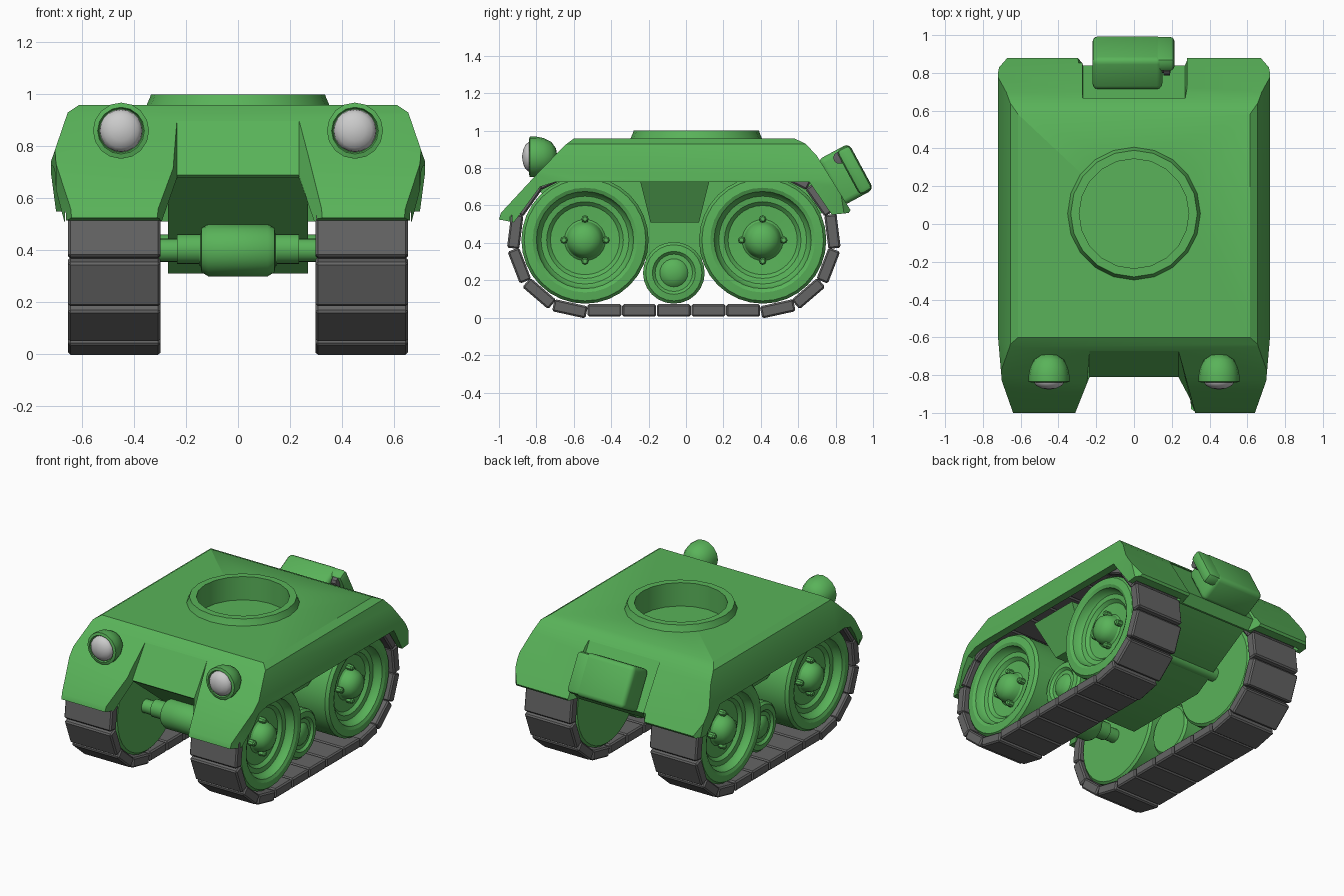
import bpy, bmesh
from math import sin, cos, pi, radians
from mathutils import Vector, Matrix

if "Cube" in bpy.data.objects:
    bpy.data.objects.remove(bpy.data.objects["Cube"])


def material(name, col):
    m = bpy.data.materials.new(name)
    m.diffuse_color = (*col, 1)
    m.use_nodes = True
    m.node_tree.nodes["Principled BSDF"].inputs["Base Color"].default_value = m.diffuse_color
    return m


GREEN = material("green_paint", (0.10, 0.45, 0.10))
DARK = material("track_grey", (0.13, 0.13, 0.13))
GLASS = material("lamp_grey", (0.6, 0.6, 0.6))


def finish(name, bm, mat=GREEN, mirror=False):
    bmesh.ops.remove_doubles(bm, verts=bm.verts, dist=1e-5)
    bmesh.ops.recalc_face_normals(bm, faces=bm.faces)
    me = bpy.data.meshes.new(name)
    bm.to_mesh(me)
    bm.free()
    ob = bpy.data.objects.new(name, me)
    bpy.context.collection.objects.link(ob)
    if mat:
        me.materials.append(mat)
    bpy.ops.object.select_all(action='DESELECT')
    ob.select_set(True)
    bpy.context.view_layer.objects.active = ob
    if mirror:
        ob.modifiers.new("mirror", 'MIRROR').use_mirror_merge = False
        bpy.ops.object.modifier_apply(modifier="mirror")
    bpy.ops.object.shade_smooth_by_angle(angle=radians(32))
    return ob


def prism(pts, x0, x1):
    """Side profile (y, z) stretched from x0 to x1; both may be functions of (y, z)."""
    f0 = x0 if callable(x0) else lambda y, z: x0
    f1 = x1 if callable(x1) else lambda y, z: x1
    bm = bmesh.new()
    a = [bm.verts.new((f0(*p), *p)) for p in pts]
    b = [bm.verts.new((f1(*p), *p)) for p in pts]
    bm.faces.new(a)
    bm.faces.new(b[::-1])
    for i in range(len(pts)):
        j = (i + 1) % len(pts)
        bm.faces.new((a[i], b[i], b[j], a[j]))
    return bm


def lathe(prof, axis='X', c=(0, 0, 0), n=32, bm=None):
    """Spin a (radius, distance along axis) profile."""
    bm = bm or bmesh.new()
    place = {'X': lambda r, d, t: (d, r * cos(t), r * sin(t)),
             'Y': lambda r, d, t: (r * cos(t), d, r * sin(t)),
             'Z': lambda r, d, t: (r * cos(t), r * sin(t), d)}[axis]
    rings = [[bm.verts.new(Vector(c) + Vector(place(max(r, 1e-7), d, 2 * pi * k / n)))
              for k in range(n)] for r, d in prof]
    for p, q in zip(rings, rings[1:]):
        for k in range(n):
            bm.faces.new((p[k], p[(k + 1) % n], q[(k + 1) % n], q[k]))
    return bm


def block(size, mat, bevel, segs=1, bm=None):
    bm = bm or bmesh.new()
    vs = bmesh.ops.create_cube(bm, size=1, matrix=mat @ Matrix.Diagonal((*size, 1)))['verts']
    es = list({e for v in vs for e in v.link_edges})
    bmesh.ops.bevel(bm, geom=es, offset=bevel, segments=segs, affect='EDGES', profile=0.5)
    return bm


def cut(ob, bm):
    c = finish("cutter", bm, None)
    c.hide_render = True
    m = ob.modifiers.new("cut", 'BOOLEAN')
    m.operation, m.solver, m.object = 'DIFFERENCE', 'EXACT', c
    bpy.context.view_layer.objects.active = ob
    bpy.ops.object.modifier_apply(modifier="cut")
    bpy.data.objects.remove(c)


# Upper body with fenders: side profile trimmed by slanted planes
bm = prism([(-1.0, .525), (-.99, .56), (-.8, .765), (-.65, .92), (-.60, .958), (.58, .958),
            (.64, .93), (.7, .865), (.88, .575), (.87, .56), (.78, .55), (.66, .725),
            (-.7, .725), (-.78, .70), (-.92, .51)], -.72, .72)
for s in (1, -1):
    for co, no in [((.72, 0, .74), (.19, 0, .065)), ((.655, 0, .93), (.03, 0, .045)),
                   ((.72, 0, .70), (.15, 0, -.02)),
                   ((.70, -.83, 0), (.23, -.02, 0)), ((.64, -1, 0), (.17, -.06, 0)),
                   ((.67, .88, 0), (.04, .035, 0))]:
        bmesh.ops.bisect_plane(bm, geom=bm.verts[:] + bm.edges[:] + bm.faces[:], dist=1e-5,
                               plane_co=(s * co[0], *co[1:]), plane_no=(s * no[0], *no[1:]),
                               clear_outer=True)
        bmesh.ops.holes_fill(bm, edges=[e for e in bm.edges if e.is_boundary], sides=0)
body = finish("upper_body", bm)

# Centre notches at front and back, track wells, turret opening
front = lambda y, z: .235 + max(0, -.81 - y) * .4
back = lambda y, z: .27 + max(0, y - .845) * .3
cut(body, prism([(-.67, .9), (-.81, .69), (-.6, .5), (-1.1, .4), (-1.1, .9)],
                lambda y, z: -front(y, z), front))
cut(body, prism([(.66, .9), (.84, .61), (.75, .5), (1.1, .4), (1.1, .9)],
                lambda y, z: -back(y, z), back))
for s in (1, -1):
    cut(body, prism([(-.94, .45), (-.94, .54), (-.76, .72), (-.64, .83), (.6, .83),
                     (.67, .79), (.83, .53), (.83, .45)], s * .30, s * .665))
cut(body, lathe([(0, .84), (.29, .84), (.29, 1.1), (0, 1.1)], 'Z', (0, .055, 0), 20))
bpy.ops.object.select_all(action='DESELECT')
body.select_set(True)
bpy.context.view_layer.objects.active = body
bpy.ops.object.shade_smooth_by_angle(angle=radians(32))

finish("turret_ring", lathe([(.29, .85), (.29, 1.0), (.335, 1.0), (.34, .985), (.355, .95)],
                            'Z', (0, .055, 0), 20))

# Lower hull and side brackets between the wheels
finish("lower_hull", prism([(-.80, .69), (-.32, .31), (.30, .31), (.83, .62), (.68, .8),
                            (-.68, .8)], -.27, .27))
finish("side_bracket", prism([(-.245, .73), (-.19, .51), (.07, .51), (.125, .73)], .25,
                             lambda y, z: .48 + (z - .51) * .6), mirror=True)

# Road wheels with hubs and bolts
WY, WZ = (-.54, .41), .415
for y, label in zip(WY, ("front", "rear")):
    c = (0, y, WZ)
    bm = lathe([(0, .31), (.325, .31), (.34, .325), (.34, .61), (.325, .63), (.28, .635),
                (.26, .625), (.25, .59), (.235, .575), (.205, .57), (.185, .55), (.11, .545),
                (.10, .555), (.092, .59), (.075, .62), (.04, .64), (0, .645)], 'X', c)
    for k in range(4):
        a = k * pi / 2
        lathe([(.02, .54), (.02, .58), (.012, .59), (0, .59)], 'X',
              (0, y + .113 * cos(a), WZ + .113 * sin(a)), 8, bm)
    finish(label + "_wheel", bm, mirror=True)
finish("small_wheel", lathe([(0, .34), (.15, .34), (.165, .355), (.165, .52), (.15, .535),
                             (.115, .54), (.10, .525), (.075, .525), (.06, .54), (.035, .55),
                             (0, .555)], 'X', (0, -.065, .24), 24), mirror=True)

# Axles and front gearbox
finish("front_axle", lathe([(0, 0), (.10, 0), (.10, .115), (.085, .14), (.058, .145), (.058, .15),
                            (.045, .152), (.045, .235), (.045, .32), (0, .32)],
                           'X', (0, -.56, .40), 20), mirror=True)
finish("axle_collar", lathe([(0, .14), (.058, .14), (.058, .235), (0, .235)], 'X',
                            (0, -.56, .405), 20), mirror=True)
finish("rear_axle", lathe([(0, -.32), (.045, -.32), (.045, .32), (0, .32)], 'X', (0, .41, WZ), 16))

# Track pads spaced along an oval path
R, N, MID = .376, 23, -.065
L = WY[1] - WY[0]
total = 2 * L + 2 * pi * R


def track(s):
    """Position (y, z) and turn angle at distance s from the bottom middle."""
    s %= total
    if s < L / 2:
        return MID + s, WZ - R, 0
    s -= L / 2
    if s < pi * R:
        return WY[1] + R * sin(s / R), WZ - R * cos(s / R), s / R
    s -= pi * R
    if s < L:
        return WY[1] - s, WZ + R, pi
    s -= L
    if s < pi * R:
        return WY[0] - R * sin(s / R), WZ + R * cos(s / R), pi + s / R
    return WY[0] + s - pi * R, WZ - R, 0


bm = bmesh.new()
for i in range(N):
    y, z, a = track(i * total / N)
    block((.356, .182, .066), Matrix.Translation((.476, y, z)) @ Matrix.Rotation(a, 4, 'X'),
          .009, 1, bm)
finish("track", bm, DARK, mirror=True)

# Headlamps
lamp = (.45, 0, .86)
finish("lamp_housing", lathe([(0, -.825), (.085, -.825), (.09, -.84), (.108, -.835), (.108, -.80),
                              (.10, -.76), (.08, -.72), (.045, -.695), (0, -.688)], 'Y', lamp, 16),
       mirror=True)
finish("lamp_glass", lathe([(.083, -.82), (.08, -.84), (.066, -.857), (.04, -.87), (0, -.877)],
                           'Y', lamp, 20), GLASS, mirror=True)

# Fuel can on the back slope, with cap
M = Matrix.Translation((0, .873, .775)) @ Matrix.Rotation(radians(28.4), 4, 'X')
bm = block((.37, .19, .28), M @ Matrix.Translation((-.035, -.022, 0)), .03, 3)
block((.14, .08, .27), M @ Matrix.Translation((.145, .032, 0)), .025, 2, bm)
finish("fuel_can", bm)
finish("can_cap", lathe([(0, .12), (.02, .12), (.02, .155), (.033, .155), (.033, .19), (0, .195)],
                        'X', (0, .82, .855), 10), DARK)
